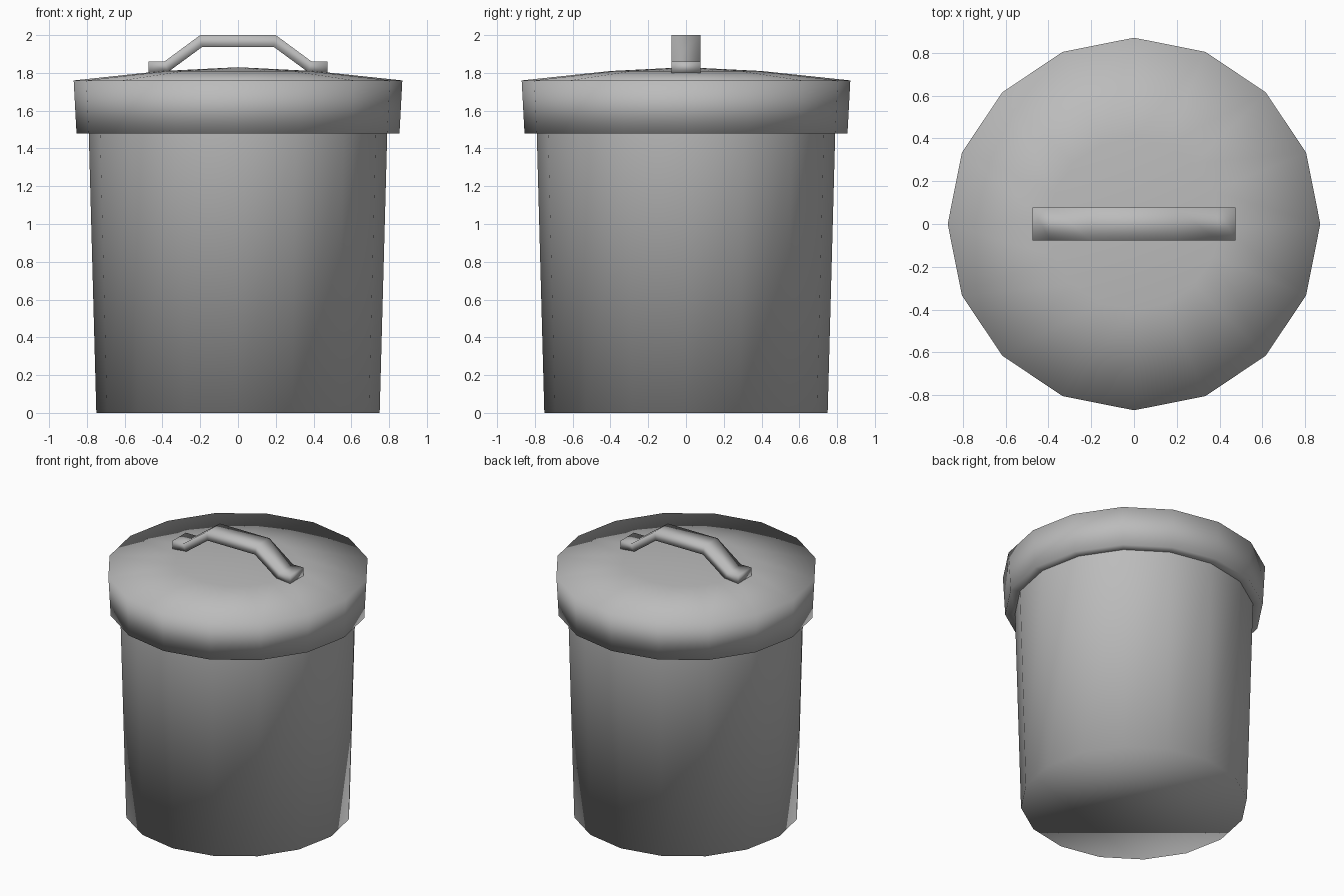
import bpy, bmesh, math

if "Cube" in bpy.data.objects:
    bpy.data.objects.remove(bpy.data.objects["Cube"], do_unlink=True)

SIDES = 16

steel = bpy.data.materials.new("galvanised grey")
steel.use_nodes = True
colour = (0.5, 0.5, 0.5, 1.0)
steel.diffuse_color = colour
steel.node_tree.nodes["Principled BSDF"].inputs["Base Color"].default_value = colour


def finish(name, bm):
    bmesh.ops.recalc_face_normals(bm, faces=bm.faces)
    for face in bm.faces:
        face.smooth = True
    mesh = bpy.data.meshes.new(name)
    bm.to_mesh(mesh)
    bm.free()
    mesh.materials.append(steel)
    obj = bpy.data.objects.new(name, mesh)
    bpy.context.collection.objects.link(obj)
    return obj


def lathe(name, profile, cap_start=False, cap_end=False, apex=None):
    """Turn (radius, z) points around the z axis."""
    bm = bmesh.new()
    angles = [2 * math.pi * i / SIDES for i in range(SIDES)]
    rings = [[bm.verts.new((r * math.cos(a), r * math.sin(a), z)) for a in angles]
             for r, z in profile]
    for low, high in zip(rings, rings[1:]):
        for i in range(SIDES):
            j = (i + 1) % SIDES
            bm.faces.new((low[i], low[j], high[j], high[i]))
    if cap_start:
        bm.faces.new(rings[0][::-1])
    if cap_end:
        bm.faces.new(rings[-1])
    if apex is not None:
        tip = bm.verts.new((0, 0, apex))
        for i in range(SIDES):
            bm.faces.new((rings[-1][i], rings[-1][(i + 1) % SIDES], tip))
    return finish(name, bm)


# Tapered bin body with a closed base
lathe("bin_body", [(0.75, 0), (0.79, 1.48), (0.795, 1.6)], cap_start=True, cap_end=True)

# Lid with a deep rim and a shallow dome
lathe("lid", [(0.79, 1.48), (0.855, 1.48), (0.87, 1.76), (0.40, 1.81)], apex=1.83)

# Bent strap handle: (x, underside z, top x, top z) for the right half, then mirrored
half = [(0.475, 1.80, 0.475, 1.86), (0.37, 1.805, 0.39, 1.86), (0.19, 1.937, 0.20, 2.0)]
stations = [(-a, b, -c, d) for a, b, c, d in half] + half[::-1]
bm = bmesh.new()
loops = []
for xb, zb, xt, zt in stations:
    corners = [(xb, -0.077, zb), (xb, 0.077, zb), (xt, 0.077, zt), (xt, -0.077, zt)]
    loops.append([bm.verts.new(c) for c in corners])
for a, b in zip(loops, loops[1:]):
    for i in range(4):
        j = (i + 1) % 4
        bm.faces.new((a[i], a[j], b[j], b[i]))
bm.faces.new(loops[0])
bm.faces.new(loops[-1][::-1])
finish("lid_handle", bm)
